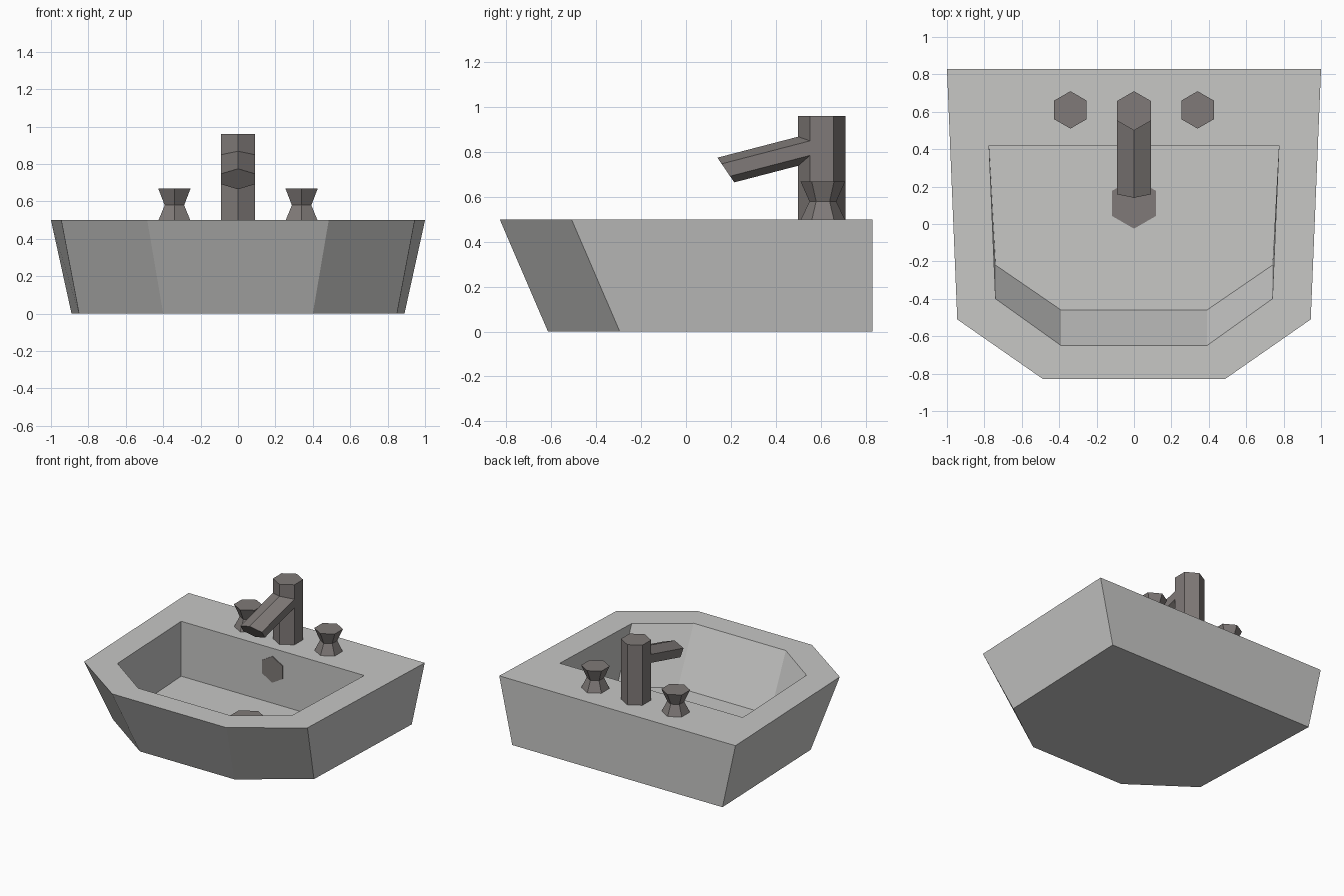
import bpy, bmesh, math
from mathutils import Vector

if "Cube" in bpy.data.objects:
    bpy.data.objects.remove(bpy.data.objects["Cube"])


def material(name, rgb):
    m = bpy.data.materials.new(name)
    m.diffuse_color = (*rgb, 1)
    m.use_nodes = True
    m.node_tree.nodes["Principled BSDF"].inputs["Base Color"].default_value = m.diffuse_color
    return m


ceramic = material("pale grey ceramic", (0.57, 0.57, 0.56))
metal = material("dark warm grey metal", (0.215, 0.195, 0.188))


def loft(name, rings, mat):
    """Skin a list of equal-length rings and cap both ends."""
    bm = bmesh.new()
    vs = [[bm.verts.new(p) for p in r] for r in rings]
    n = len(rings[0])
    for a, b in zip(vs, vs[1:]):
        for i in range(n):
            j = (i + 1) % n
            bm.faces.new((a[i], a[j], b[j], b[i]))
    bm.faces.new(vs[0][::-1])
    bm.faces.new(vs[-1])
    bmesh.ops.recalc_face_normals(bm, faces=bm.faces)
    me = bpy.data.meshes.new(name)
    bm.to_mesh(me)
    bm.free()
    me.materials.append(mat)
    ob = bpy.data.objects.new(name, me)
    bpy.context.collection.objects.link(ob)
    return ob


def hexagon(c, r, u=(1, 0, 0), v=(0, 1, 0), rv=None):
    """Hexagon with its points along v; rv squashes it along v."""
    c, u, v = Vector(c), Vector(u), Vector(v)
    rv = rv or r
    return [c + u * r * math.sin(k * math.pi / 3) + v * rv * math.cos(k * math.pi / 3)
            for k in range(6)]


def mirrored(half, z):
    """Outline from its right half, listed back to front."""
    return [(x, y, z) for x, y in half] + [(-x, y, z) for x, y in reversed(half)]


# basin: outer shell, rim and recessed bowl
loft("basin", [
    mirrored([(0.89, 0.83), (0.85, -0.295), (0.40, -0.615)], 0),
    mirrored([(1.0, 0.83), (0.945, -0.51), (0.485, -0.83)], 0.5),
    mirrored([(0.775, 0.42), (0.74, -0.40), (0.39, -0.65)], 0.5),
    mirrored([(0.775, 0.42), (0.74, -0.22), (0.39, -0.46)], 0.08),
], ceramic)

# tap body
loft("tap_body", [hexagon((0, 0.605, z), 0.105) for z in (0.5, 0.96)], metal)

# sloping spout with a slanted squashed-hexagon mouth
top, bottom = Vector((0, 0.14, 0.775)), Vector((0, 0.215, 0.665))
axis = top - bottom
mouth = hexagon((top + bottom) / 2, 0.105, v=axis.normalized(), rv=axis.length / 2)
run = Vector((0, 0.4, 0.104))
loft("spout", [mouth, [p + run for p in mouth]], metal)

# waisted handles
for side, x in (("left", -0.34), ("right", 0.34)):
    loft(side + "_handle", [hexagon((x, 0.61, z), r) for z, r in
                            ((0.5, 0.098), (0.58, 0.06), (0.67, 0.1))], metal)

# drain on the bowl floor and overflow plate on the back wall
loft("drain", [hexagon((0, 0.11, z), 0.135) for z in (0.078, 0.087)], metal)
loft("overflow_plate", [hexagon((0, y, 0.34), 0.1, v=(0, 0, 1))
                        for y in (0.422, 0.413)], metal)
